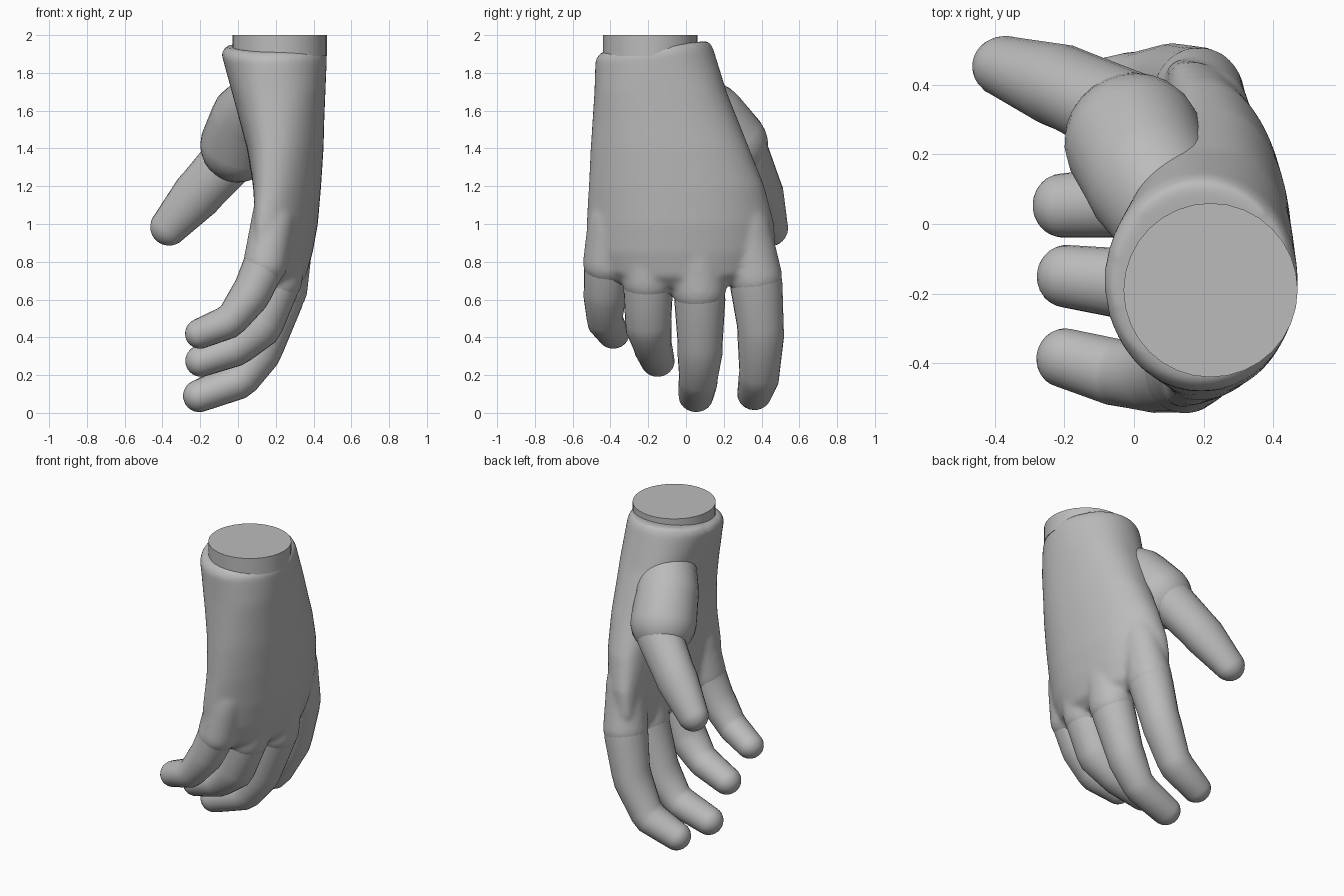
import bpy, bmesh, math
from mathutils import Vector

cube = bpy.data.objects.get("Cube")
if cube:
    bpy.data.objects.remove(cube, do_unlink=True)

grey = bpy.data.materials.new("matte_grey")
grey.use_nodes = True
colour = (0.5, 0.5, 0.5, 1)
grey.diffuse_color = colour
grey.node_tree.nodes["Principled BSDF"].inputs["Base Color"].default_value = colour


def loft(name, rings, angle=35):
    """Skin a list of closed rings and cap both ends."""
    bm = bmesh.new()
    loops = [[bm.verts.new(p) for p in ring] for ring in rings]
    n = len(loops[0])
    for a, b in zip(loops, loops[1:]):
        for i in range(n):
            j = (i + 1) % n
            bm.faces.new((a[i], a[j], b[j], b[i]))
    bm.faces.new(loops[0])
    bm.faces.new(loops[-1])
    bmesh.ops.recalc_face_normals(bm, faces=bm.faces)
    mesh = bpy.data.meshes.new(name)
    bm.to_mesh(mesh)
    bm.free()
    mesh.materials.append(grey)
    ob = bpy.data.objects.new(name, mesh)
    bpy.context.collection.objects.link(ob)
    bpy.ops.object.select_all(action='DESELECT')
    ob.select_set(True)
    bpy.context.view_layer.objects.active = ob
    bpy.ops.object.shade_smooth_by_angle(angle=math.radians(angle))
    return ob


def ring(centre, axis, radius, wide=1, sides=24):
    side = Vector((0, 1, 0))
    u = (side - axis * side.dot(axis)).normalized()
    v = axis.cross(u)
    turn = [2 * math.pi * i / sides for i in range(sides)]
    return [centre + radius * (u * wide * math.cos(t) + v * math.sin(t)) for t in turn]


def limb(name, path, wide=1.07):
    """Tapered tube through (x, y, z, radius) points with round ends."""
    pts = [Vector(p[:3]) for p in path]
    rad = [p[3] for p in path]
    dirs = [(b - a).normalized() for a, b in zip(pts, pts[1:])]
    steps = [math.pi / 2 * k / 7 for k in range(7)]

    def cap(i, axis, sign):
        return [ring(pts[i] + sign * axis * rad[i] * math.sin(s), axis,
                     rad[i] * math.cos(s), wide) for s in steps]

    rings = cap(0, dirs[0], -1)[::-1]
    for i in range(1, len(pts) - 1):
        # two close rings soften each joint
        for other, d in ((i - 1, dirs[i - 1]), (i + 1, dirs[i])):
            axis = (dirs[i - 1] + dirs[i] + d).normalized()
            rings.append(ring(pts[i].lerp(pts[other], .12), axis, rad[i], wide))
    rings += cap(-1, dirs[-1], 1)
    return loft(name, rings, 50)


def soft(c, power):
    return math.copysign(abs(c) ** power, c)


# Palm and back of hand: z, centre x, centre y, half depth, half width,
# arch on the thumb side, arch on the little finger side
sections = [
    (1.94, .192, -.165, .26, .285, 0, 0),
    (1.90, .192, -.168, .28, .312, 0, 0),
    (1.70, .215, -.135, .248, .35, .01, .02),
    (1.55, .232, -.11, .225, .385, .02, .04),
    (1.40, .25, -.085, .203, .42, .03, .06),
    (1.20, .26, -.05, .18, .465, .06, .085),
    (1.00, .263, -.03, .16, .497, .1, .12),
    (.85, .258, -.025, .138, .5, .12, .13),
    (.72, .25, -.02, .11, .46, .12, .12),
    (.66, .24, -.02, .06, .40, .12, .12),
]
rings = []
for z, cx, cy, rx, ry, thumb_arch, little_arch in sections:
    loop = []
    power = 1 if z > 1.8 else .85
    for i in range(48):
        t = 2 * math.pi * i / 48
        c, s = math.cos(t), math.sin(t)
        arch = thumb_arch if c > 0 else little_arch
        # the wrist rim rises towards the thumb side
        lift = .03 * c if z > 1.8 else .04 * c * c if z < .8 else 0
        loop.append(Vector((cx + rx * soft(s, power) - arch * c * c,
                            cy + ry * soft(c, power), z + lift)))
    rings.append(loop)
palm = loft("palm", rings)

# Knuckles swell out of the palm and part into the finger roots
knuckles = [limb(name, path) for name, path in (
    ("index_knuckle", [(.24, .25, 1.25, .09), (.21, .33, .95, .12), (.185, .367, .72, .134)]),
    ("middle_knuckle", [(.28, .04, 1.2, .09), (.272, .06, .92, .128), (.235, .07, .65, .133)]),
    ("ring_knuckle", [(.26, -.19, 1.2, .09), (.247, -.2, .92, .128), (.21, -.2, .7, .13)]),
    ("little_knuckle", [(.22, -.34, 1.25, .09), (.185, -.395, 1, .118), (.145, -.42, .79, .119)]))]

# Merge palm and knuckles into one smooth skin
bpy.ops.object.select_all(action='DESELECT')
for part in knuckles + [palm]:
    part.select_set(True)
bpy.context.view_layer.objects.active = palm
bpy.ops.object.join()
remesh = palm.modifiers.new("skin", 'REMESH')
remesh.mode = 'VOXEL'
remesh.voxel_size = .014
relax = palm.modifiers.new("relax", 'SMOOTH')
relax.factor = .5
relax.iterations = 12
for modifier in (remesh.name, relax.name):
    bpy.ops.object.modifier_apply(modifier=modifier)
bpy.ops.object.shade_smooth_by_angle(angle=math.radians(50))

# Wrist stub
up = Vector((0, 0, 1))
loft("wrist_stub", [ring(Vector((.22, -.19, z)), up, .25, sides=32) for z in (1.89, 2)])

# Fingers, each with knuckle, two joints and tip
limb("index_finger", [(.21, .34, .9, .115), (.182, .37, .7, .129), (.122, .397, .43, .115),
                      (.005, .388, .19, .1), (-.185, .362, .1, .085)])
limb("middle_finger", [(.265, .06, .9, .12), (.23, .073, .63, .126), (.125, .075, .33, .111),
                       (.015, .065, .17, .096), (-.205, .053, .09, .086)])
limb("ring_finger", [(.24, -.2, .9, .12), (.205, -.2, .68, .122), (.125, -.2, .46, .114),
                     (0, -.175, .345, .095), (-.195, -.15, .275, .084)])
limb("little_finger", [(.17, -.41, .95, .1), (.143, -.42, .79, .112), (.07, -.43, .63, .105),
                       (-.04, -.43, .485, .09), (-.2, -.385, .42, .08)])

# Thumb base and thumb
limb("thumb_base", [(.12, .01, 1.65, .17), (.045, .13, 1.56, .19), (0, .235, 1.42, .2)], 1)
limb("thumb", [(-.02, .31, 1.37, .145), (-.2, .393, 1.172, .133), (-.365, .45, .985, .1)], .9)
